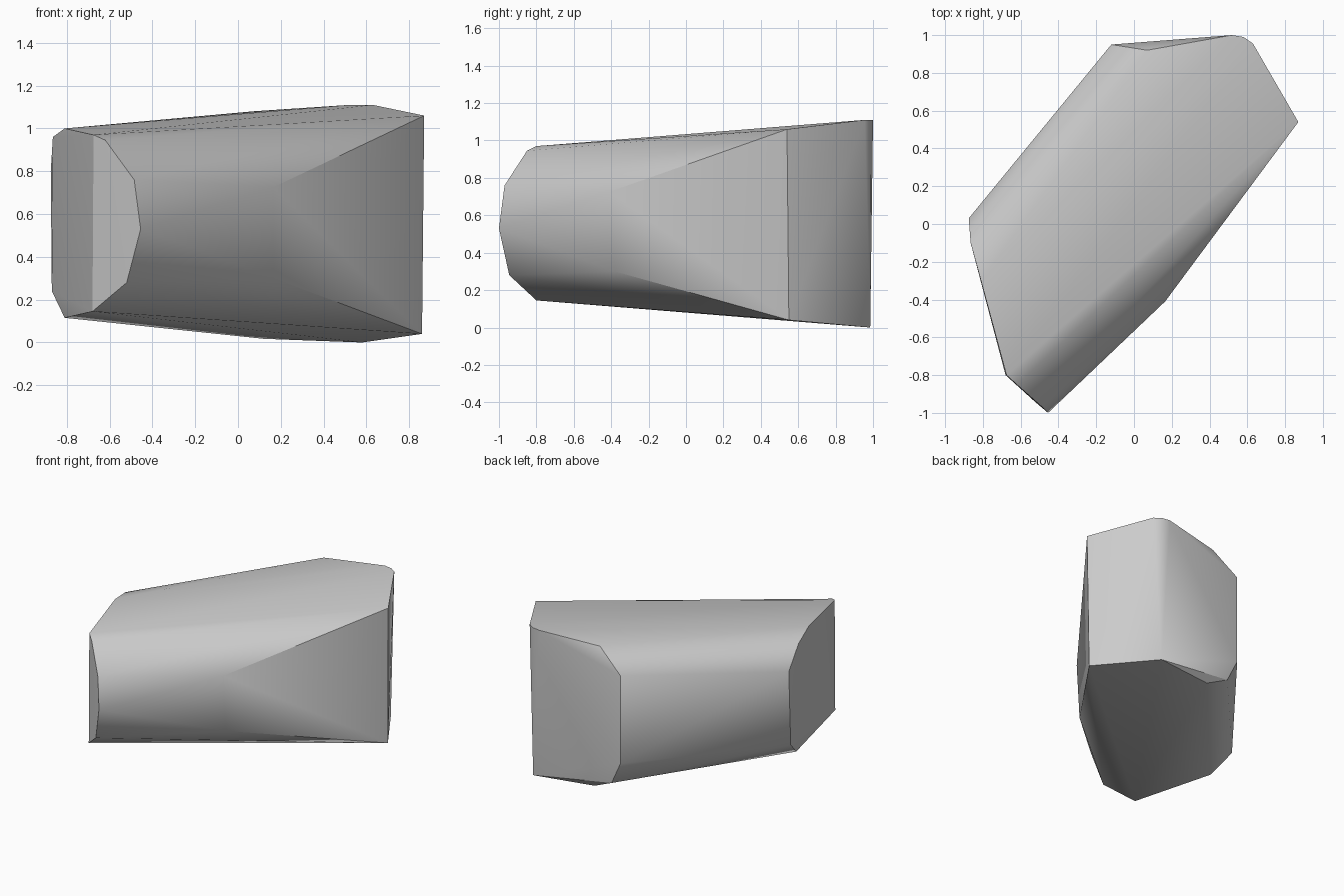
import bpy
import bmesh
import math

# Remove the default object
default_cube = bpy.data.objects.get("Cube")
if default_cube:
    bpy.data.objects.remove(default_cube, do_unlink=True)


def make_material(name, color):
    material = bpy.data.materials.new(name)
    material.use_nodes = True
    material.diffuse_color = color
    principled = material.node_tree.nodes["Principled BSDF"]
    principled.inputs["Base Color"].default_value = color
    return material


def wrapped_solid(name, sections, material):
    """Stretch a convex skin around a set of corner profiles."""
    bm = bmesh.new()
    for section in sections:
        for corner in section:
            bm.verts.new(corner)
    hull = bmesh.ops.convex_hull(bm, input=bm.verts)
    unused = [v for v in hull["geom_interior"] if isinstance(v, bmesh.types.BMVert)]
    bmesh.ops.delete(bm, geom=unused, context="VERTS")
    # Merge nearly coplanar triangles into broad cut faces
    bmesh.ops.dissolve_limit(bm, angle_limit=math.radians(1), verts=bm.verts, edges=bm.edges)
    bmesh.ops.recalc_face_normals(bm, faces=bm.faces)
    mesh = bpy.data.meshes.new(name)
    bm.to_mesh(mesh)
    bm.free()
    mesh.materials.append(material)
    solid = bpy.data.objects.new(name, mesh)
    bpy.context.collection.objects.link(solid)
    return solid


stone_grey = make_material("stone_grey", (0.6, 0.6, 0.6, 1.0))

# Curved outline of the flat front cut, from top to bottom
front_cut = [(-.675, -.8, .97), (-.62, -.85, .945), (-.485, -.97, .76),
             (-.455, -1, .53), (-.52, -.945, .28), (-.68, -.8, .145)]

# Slanted end at the -x side
slanted_end = [(-.81, -.3, 1), (-.865, -.1, .96), (-.875, .03, .8),
               (-.87, 0, .24), (-.81, -.15, .115)]

# Corners of the large +x facet
side_facet = [(.165, -.41, .725), (.165, -.38, .3), (.87, .54, 1.06), (.86, .55, .04)]

# Back end: short side edge, then the bevelled rear edge
back_end = [(.63, .955, 1.11), (.58, .99, 1.11), (.52, 1, 1.11), (.58, .985, 0)]
rear_edge = [(.07, .92, 1.08), (-.12, .95, .92), (-.12, .95, .26),
             (-.04, .94, .09), (.12, .915, .017)]

sections = [front_cut, slanted_end, side_facet, back_end, rear_edge]
rock = wrapped_solid("faceted_rock", sections, stone_grey)

# Soften gentle bends while the hard cuts stay crisp
bpy.ops.object.select_all(action="DESELECT")
rock.select_set(True)
bpy.context.view_layer.objects.active = rock
bpy.ops.object.shade_smooth_by_angle(angle=math.radians(30))
